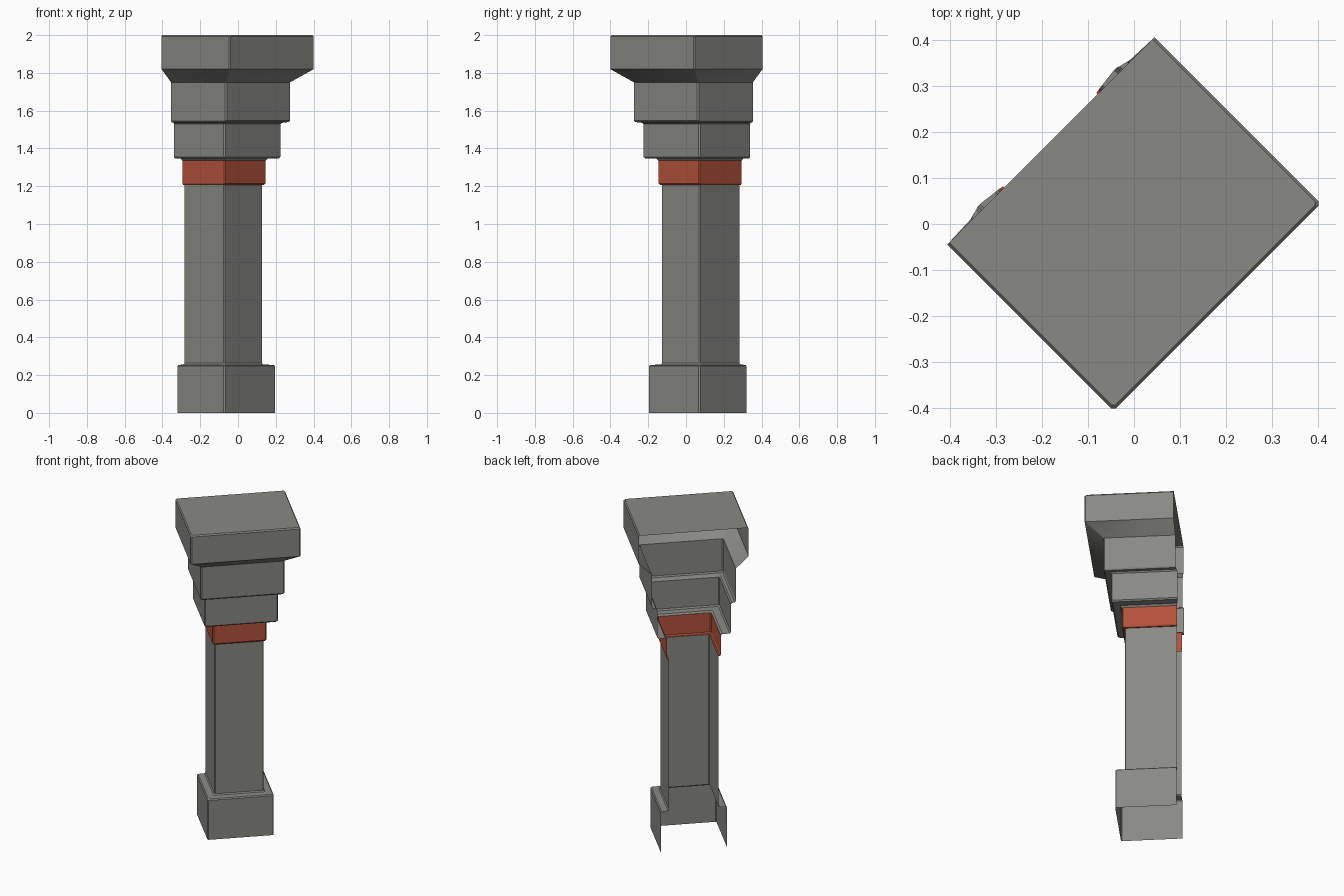
import bpy, bmesh, math

if "Cube" in bpy.data.objects:
    bpy.data.objects.remove(bpy.data.objects["Cube"])

def material(name, rgb):
    m = bpy.data.materials.new(name)
    m.diffuse_color = (*rgb, 1)
    m.use_nodes = True
    m.node_tree.nodes["Principled BSDF"].inputs["Base Color"].default_value = m.diffuse_color
    return m

stone = material("grey_stone", (0.25, 0.25, 0.232))
red = material("red_band", (0.46, 0.085, 0.045))
S = math.sqrt(0.5)

def section(z, a, f, b, c=0.006):
    # open-backed U outline, turned 45 degrees: a = half width, f = front, b = back
    uv = [(-a, -b), (-a, f - c), (-a + c, f), (a - c, f), (a, f - c), (a, -b)]
    return [((u + v) * S, (u - v) * S, z) for u, v in uv]

def shell(name, rows, mat, cap=False):
    # loft a stack of U outlines into a thin open-backed shell
    bm = bmesh.new()
    rings = [[bm.verts.new(p) for p in section(*r)] for r in rows]
    for lo, hi in zip(rings, rings[1:]):
        for i in range(5):
            bm.faces.new((lo[i], hi[i], hi[i + 1], lo[i + 1])).normal_flip()
    if cap:
        bm.faces.new(rings[-1])
    # point every face outwards, away from the middle of the open back
    bm.normal_update()
    for f in bm.faces:
        n, c = f.normal, f.calc_center_median()
        if cap and len(f.verts) == 6:
            out = n.z
        elif abs(n.z) > 0.95:
            out = n.z if name == "base" else -n.z
        else:
            out = n.x * (c.x + 0.15) + n.y * (c.y - 0.15)
        if out < 0:
            f.normal_flip()
    me = bpy.data.meshes.new(name)
    bm.to_mesh(me)
    bm.free()
    me.materials.append(mat)
    ob = bpy.data.objects.new(name, me)
    bpy.context.collection.objects.link(ob)
    bpy.context.view_layer.objects.active = ob
    ob.select_set(True)
    bpy.ops.object.shade_smooth_by_angle(angle=math.radians(30))
    ob.select_set(False)

# plinth with softened top edge and ledge to the shaft
shell("base", [(0, .192, .091, .26), (.248, .192, .091, .26), (.254, .186, .085, .26),
               (.256, .149, .047, .259), (.263, .143, .041, .259)], stone)
# plain shaft
shell("shaft", [(.263, .143, .041, .259), (1.207, .143, .041, .259)], stone)
# red neck band
shell("neck_band", [(1.207, .143, .041, .259), (1.207, .151, .050, .26),
                    (1.215, .156, .056, .261), (1.336, .156, .056, .261)], red)
# lower capital block
shell("lower_capital", [(1.336, .156, .056, .261), (1.346, .165, .064, .262),
                        (1.348, .206, .105, .267), (1.356, .213, .112, .267),
                        (1.53, .213, .112, .267)], stone)
# upper capital block
shell("upper_capital", [(1.53, .213, .112, .267), (1.538, .220, .124, .264),
                        (1.539, .238, .147, .26), (1.547, .243, .153, .258),
                        (1.75, .243, .153, .258)], stone)
# flared top slab
shell("top_slab", [(1.75, .243, .153, .258), (1.82, .318, .255, .255),
                   (1.992, .318, .255, .255), (2.0, .312, .249, .255)], stone, cap=True)
